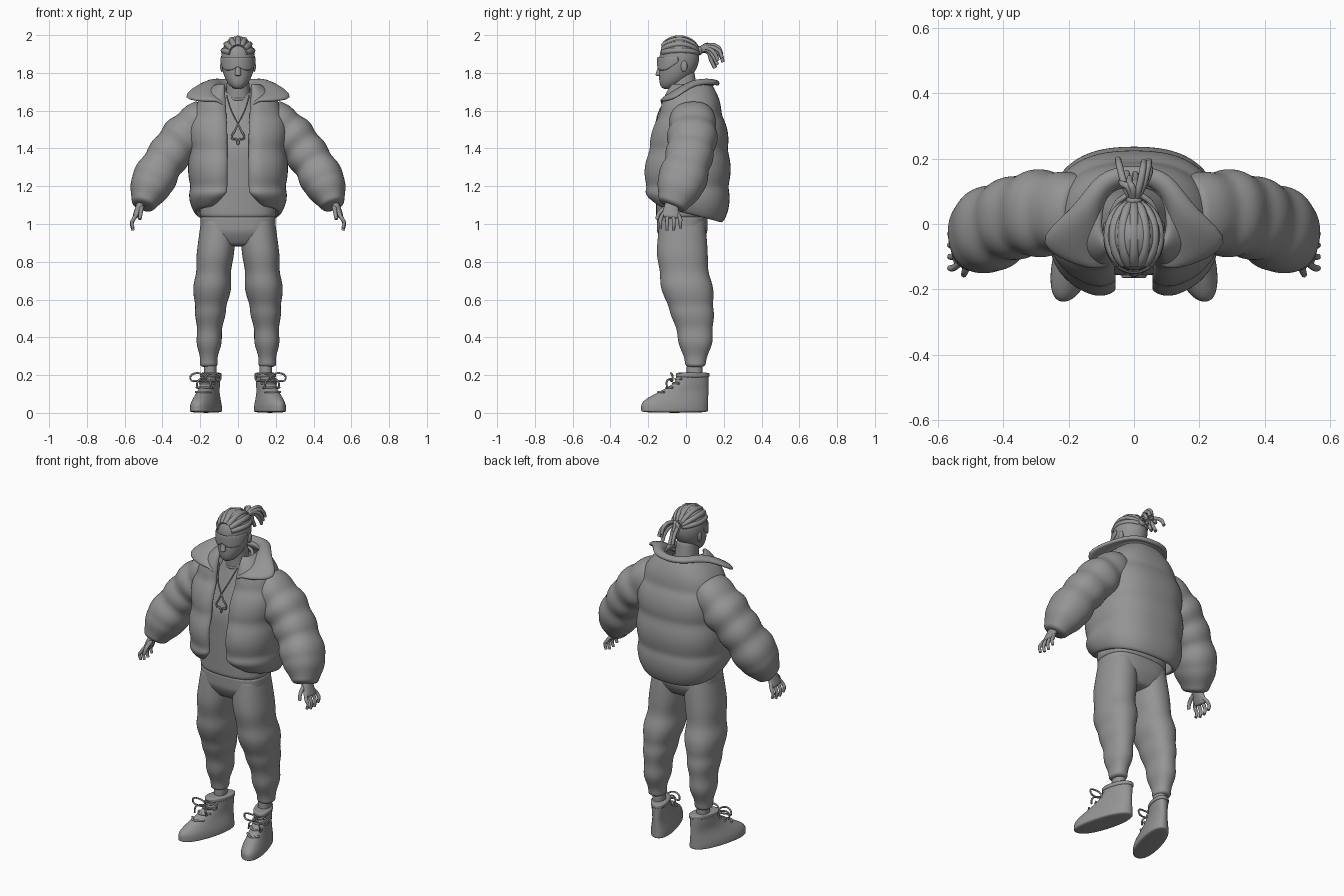
import bpy, bmesh
from math import sin, cos, pi, asin, radians
from mathutils import Vector

cube = bpy.data.objects.get("Cube")
if cube:
    bpy.data.objects.remove(cube, do_unlink=True)

clay = bpy.data.materials.new("clay_grey")
clay.use_nodes = True
clay.diffuse_color = (0.3, 0.3, 0.3, 1)
clay.node_tree.nodes["Principled BSDF"].inputs["Base Color"].default_value = clay.diffuse_color


def power(value, exponent):
    return abs(value) ** exponent * (1 if value >= 0 else -1)


def clamp(value, low, high):
    return min(1, max(0, (value - low) / (high - low)))


def ease(value, low, high):
    t = clamp(value, low, high)
    return t * t * (3 - 2 * t)


def steps(low, high, count):
    return [low + (high - low) * i / count for i in range(count + 1)]


def finish(name, bm, thick=0, mirror=False):
    bmesh.ops.recalc_face_normals(bm, faces=bm.faces[:])
    mesh = bpy.data.meshes.new(name)
    bm.to_mesh(mesh)
    bm.free()
    mesh.materials.append(clay)
    mesh.polygons.foreach_set("use_smooth", [True] * len(mesh.polygons))
    part = bpy.data.objects.new(name, mesh)
    bpy.context.collection.objects.link(part)
    if mirror:
        part.modifiers.new("mirror", 'MIRROR').use_mirror_merge = False
    if thick:
        solid = part.modifiers.new("thickness", 'SOLIDIFY')
        solid.thickness, solid.offset = thick, -1
    smooth = part.modifiers.new("smooth", 'SUBSURF')
    smooth.levels = smooth.render_levels = 2


def bridge(bm, rings, closed):
    for lower, upper in zip(rings, rings[1:]):
        count = len(lower)
        for i in range(count if closed else count - 1):
            j = (i + 1) % count
            bm.faces.new((lower[i], lower[j], upper[j], upper[i]))


def loft(name, stations, flat=True, mirror=False, warp=None, boxy=0.9):
    """Skin rings (x, y, z, width radius, depth radius) into a closed solid."""
    bm = bmesh.new()
    centres = [Vector(s[:3]) for s in stations]
    last = len(centres) - 1
    rings = []
    for k, (centre, station) in enumerate(zip(centres, stations)):
        along = Vector((0, 0, 1))
        if not flat:
            along = (centres[min(k + 1, last)] - centres[max(k - 1, 0)]).normalized()
        deep = (Vector((0, 1, 0)) - along * along.y).normalized()
        wide = along.cross(deep) * station[3]
        deep = deep * station[4]
        rings.append([bm.verts.new(centre + wide * power(cos(a), boxy) + deep * power(sin(a), boxy))
                      for a in steps(0, 2 * pi, 20)[:-1]])
    bridge(bm, rings, True)
    bm.faces.new(rings[0])
    bm.faces.new(rings[-1])
    if warp:
        for v in bm.verts:
            v.co = warp(v.co)
    finish(name, bm, mirror=mirror)


def sheet(name, rows, thick):
    bm = bmesh.new()
    bridge(bm, [[bm.verts.new(point) for point in row] for row in rows], False)
    finish(name, bm, thick=thick)


def ball(name, centre, radii, mirror=False):
    x, y, z = centre
    loft(name, [(x, y, z + radii[2] * sin(a), radii[0] * cos(a), radii[1] * cos(a))
                for a in steps(-1.5, 1.5, 8)], mirror=mirror, boxy=1)


def cord(name, points, radius, side=1, cyclic=False, taper=1.0):
    curve = bpy.data.curves.new(name, 'CURVE')
    curve.dimensions = '3D'
    curve.bevel_depth, curve.bevel_resolution, curve.resolution_u = radius, 2, 6
    curve.use_fill_caps = True
    spline = curve.splines.new('BEZIER')
    spline.bezier_points.add(len(points) - 1)
    for knot, (x, y, z), width in zip(spline.bezier_points, points, steps(1, taper, len(points) - 1)):
        knot.co = (x * side, y, z)
        knot.radius = width
        knot.handle_left_type = knot.handle_right_type = 'AUTO'
    spline.use_cyclic_u = cyclic
    curve.materials.append(clay)
    bpy.context.collection.objects.link(bpy.data.objects.new(name, curve))


# Puffer jacket body: quilted shell, open at the front, dropping toward the back hem
rows = []
for z in steps(1.05, 1.75, 24):
    shoulder, chest, hem = clamp(z, 1.5, 1.75), clamp(z, 1.25, 1.75), 1 - clamp(z, 1.05, 1.18)
    puff = 0.016 * abs(sin(pi * (z - 1.2) / 0.19)) ** 0.7 - 0.04 * hem ** 2
    width = 0.25 - 0.15 * shoulder ** 2 + puff
    front = 0.22 - 0.14 * chest ** 1.6 + puff - 0.03 * hem ** 2
    back = 0.222 - 0.1 * chest ** 2.5 + puff
    gap = 0.05 + 0.08 * hem ** 2 + 0.015 * shoulder
    start = asin((gap / width) ** 1.25)
    row = []
    for a in steps(start, 2 * pi - start, 32):
        y = -power(cos(a), 0.8)
        y *= back if y > 0 else front
        row.append(Vector((width * power(sin(a), 0.8), y, z - 0.25 * hem * y)))
    row[0].y += 0.025
    row[-1].y += 0.025
    rows.append(row)
sheet("jacket_body", rows, 0.03)

# Wide folded collar: inner edge, raised roll and pointed outer edge, from back to front
inner = [(0, .12, 1.73), (.07, .1, 1.74), (.1, .03, 1.74), (.09, -.05, 1.71), (.06, -.14, 1.62)]
outer = [(0, .19, 1.75), (.12, .17, 1.76), (.19, .04, 1.76), (.34, -.07, 1.67), (.14, -.15, 1.66)]
roll = [Vector(a).lerp(Vector(b), 0.45) + Vector((0, 0, 0.03)) for a, b in zip(inner, outer)]
sheet("jacket_collar", [[(-x, y, z) for x, y, z in half[:0:-1]] + half for half in (inner, roll, outer)], 0.03)

# Quilted sleeves following a bent arm, gathered at the cuffs
shoulder, elbow, wrist = Vector((.15, .03, 1.58)), Vector((.41, .06, 1.39)), Vector((.505, -.08, 1.09))
stations = []
for t in steps(0, 1, 24):
    radius = 0.095 + 0.015 * ease(t, 0, 0.3) + 0.014 * abs(sin(5 * pi * t)) - 0.05 * ease(t, 0.78, 0.97)
    radius -= 0.008 * sin(pi * clamp(t, 0.3, 0.8))
    stations.append((*shoulder.lerp(elbow, t).lerp(elbow.lerp(wrist, t), t), radius, radius + 0.014))
loft("sleeves", stations, flat=False, mirror=True)

# Shirt with neckband
loft("shirt", [(0, -0.02 + 0.035 * q, z, 0.205 - 0.14 * q, 0.14 - 0.07 * q)
               for z in steps(1.015, 1.72, 16) for q in [clamp(z, 1.4, 1.72)]], boxy=0.8)
cord("shirt_neckband", [(0.07 * sin(a), 0.01 - 0.08 * cos(a), 1.69 - 0.03 * cos(a))
                        for a in steps(0, 2 * pi, 12)[:-1]], 0.009, cyclic=True)

# Trousers: rounded seat, legs that taper with creases below the knee
loft("trouser_hips", [(0, -0.02, z, 0.1 + 0.102 * q, 0.06 + 0.076 * q)
                      for z in steps(0.88, 1.05, 8) for q in [clamp(z, 0.87, 0.96) ** 0.5]], boxy=0.75)
stations = []
for t in steps(0, 1, 30):
    fold = 0.006 * t * sin(32 * t) + 0.012 * (ease(t, 0.35, 0.5) - ease(t, 0.52, 0.6))
    tuck = 0.014 * (1 - ease(t, 0, 0.2))
    stations.append((0.1 + 0.055 * sin(t * pi / 2), -0.02 + 0.07 * ease(t, 0.2, 0.85), 1.03 - 0.79 * t,
                     0.102 - 0.057 * t ** 2 + fold - tuck / 2, 0.136 - 0.086 * t ** 3 + fold - tuck))
loft("trouser_legs", stations, mirror=True)
loft("ankles", [(0.147, 0.045, z, 0.034, 0.042) for z in steps(0.16, 0.27, 3)], mirror=True)


# High-top shoes, toes turned outward
def toe_out(point):
    x, y, z = point
    return Vector((x + 0.154 - 0.26 * y, y, z))


def instep(z):
    return -0.24 + 0.185 * ease(z, 0.04, 0.18)


loft("shoes", [(0, 0.06 + instep(z) / 2, z, 0.07 - 0.024 * ease(z, 0.02, 0.13), 0.06 - instep(z) / 2)
               for z in steps(0, 0.2, 14)], mirror=True, warp=toe_out)
loft("shoe_collars", [(0, 0.035, z, 0.051, 0.09) for z in steps(0.185, 0.215, 3)], mirror=True, warp=toe_out)

for side, label in ((1, "left"), (-1, "right")):
    # Laces and bow
    for z in steps(0.11, 0.18, 3):
        y = instep(z)
        cord(label + "_lace", [toe_out((x, y + 20 * x * x, z)) for x in (-0.04, 0, 0.04)], 0.006, side)
    for d in (-1, 1):
        bow = [(0, -.07, .18), (.05 * d, -.08, .21), (.08 * d, -.07, .18), (.04 * d, -.08, .17)]
        cord(label + "_bow", [toe_out(point) for point in bow], 0.005, side, cyclic=True)
        end = [(0, -.07, .18), (.03 * d, -.1, .17), (.04 * d, -.1, .13)]
        cord(label + "_lace_end", [toe_out(point) for point in end], 0.005, side)
    # Fingers and thumb
    for i in range(4):
        y, tip = -0.135 + 0.035 * i, 0.966 + 0.012 * (i in (0, 3))
        cord(label + "_finger", [(.525, y / 2 - .04, 1.07), (.553, y, 1.025), (.562, y, tip + .03),
                                 (.555, y, tip)], 0.0115, side, taper=0.7)
    cord(label + "_thumb", [(.51, -.1, 1.09), (.515, -.14, 1.06), (.52, -.155, 1.025)], 0.013, side, taper=0.7)
    # Necklace strand and half of the pendant outline
    cord(label + "_necklace", [(.06, -.09, 1.68), (.035, -.14, 1.6), (0, -.16, 1.53)], 0.004, side)
    cord(label + "_pendant_edge", [(0, -.16, 1.53), (.014, -.16, 1.5), (.03, -.16, 1.45), (.012, -.16, 1.45),
                                   (0, -.16, 1.42)], 0.005, side)
loft("palms", [(0.503 + 0.045 * t, -0.072 - 0.012 * t, 1.13 - 0.1 * t, 0.026 - 0.012 * t, 0.033 + 0.015 * t)
               for t in steps(0, 1, 5)], flat=False, mirror=True)

# Neck, and an egg-shaped head whose lower half slides forward to the chin
loft("neck", [(0, -0.02 * t, 1.62 + 0.2 * t, 0.07 - 0.015 * t, 0.075 - 0.012 * t) for t in steps(0, 1, 5)])
loft("head", [(0, -0.035 - 0.065 * min(0, sin(a)) ** 2, 1.88 + (0.115 if a > 0 else 0.168) * sin(a),
               0.091 * cos(a), 0.107 * cos(a)) for a in steps(-1.45, 1.45, 16)], boxy=1)
loft("nose", [(0, -0.13 - 0.014 * t, 1.86 - 0.07 * t, 0.008 + 0.01 * t, 0.01 + 0.008 * t)
              for t in steps(0, 1.1, 5)], boxy=1)
for label, z in (("lower_lip", 1.752), ("upper_lip", 1.762)):
    ball(label, (0, -0.132, z), (0.022, 0.008, 0.006))
ball("ears", (0.085, -0.01, 1.835), (0.01, 0.018, 0.03), mirror=True)

# Wraparound visor with a nose notch, narrowing toward the temples
rows = []
for height in steps(0, 1, 2):
    row = []
    for s in steps(-1, 1, 16):
        a = radians(90) * s
        low = 1.812 + 0.022 * (1 - clamp(abs(s), 0, 0.2)) + 0.045 * clamp(abs(s), 0.6, 1)
        row.append((0.094 * sin(a), -0.04 - 0.114 * cos(a), low + (1.886 - low) * height))
    rows.append(row)
sheet("visor", rows, 0.009)

# Braided rows over the scalp, gathered at the back
for a in steps(-1.35, 1.35, 6):
    cord("scalp_braid", [(0.079 * sin(a) * sin(t), -0.034 - 0.098 * cos(t), 1.9 + 0.083 * cos(a) * sin(t))
                         for t in steps(0.5, 2.9, 7)], 0.017, taper=0.8)
ball("hair_tie", (0, 0.072, 1.918), (0.025, 0.018, 0.025))

# Loose locks of the ponytail fanning out behind
for i in range(9):
    x, lift, reach = 0.045 * cos(i * 2.4), 0.04 * sin(i * 2.4), 0.17 + 0.03 * sin(i * 5)
    cord("ponytail_lock", [(0, 0.065, 1.918), (x * 0.6, 0.115, 1.93 + lift / 2), (x, reach - 0.02, 1.905 + lift),
                           (x * 1.1, reach, 1.865 + lift)], 0.0115, taper=0.85)
